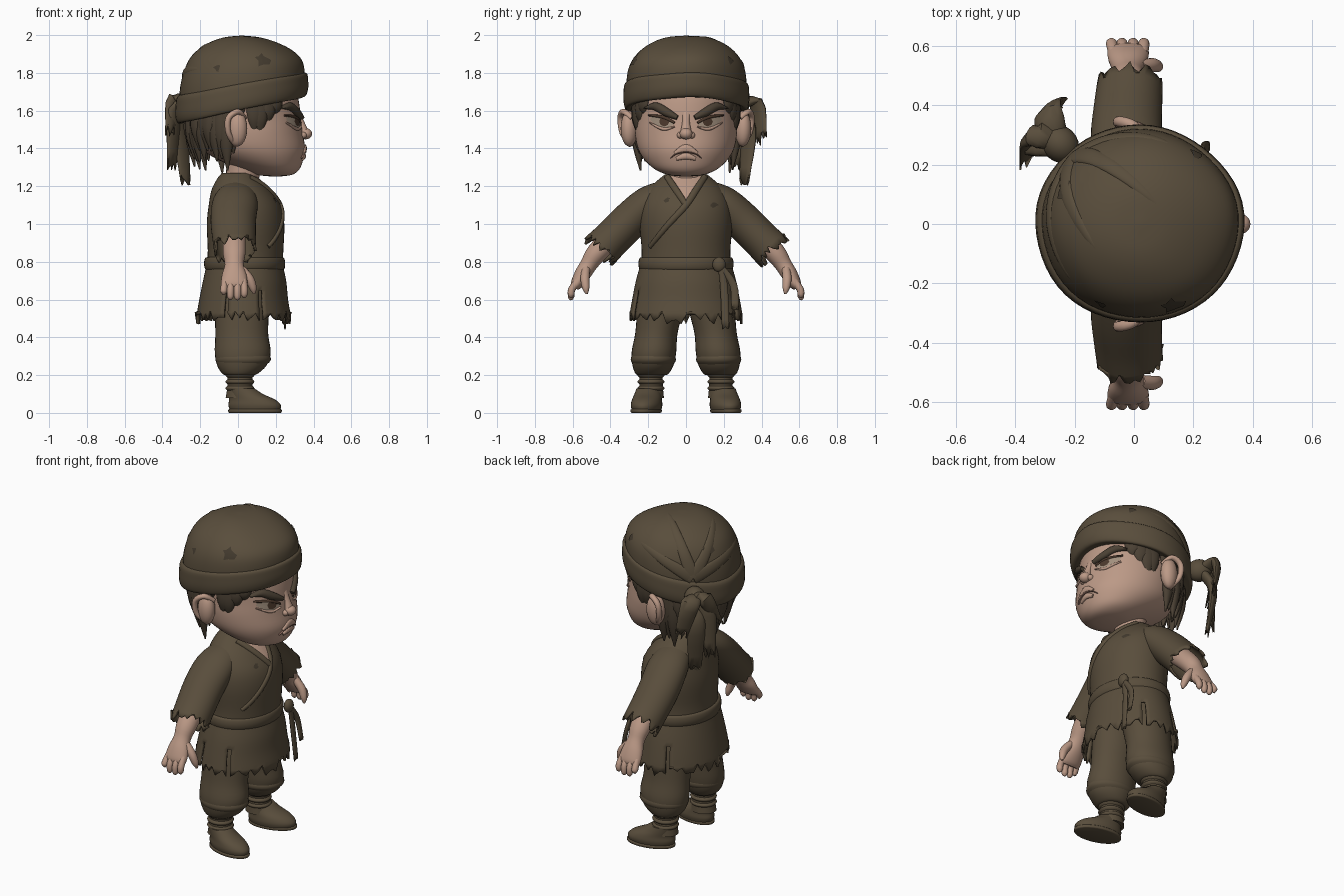
import bpy, bmesh, math, random
from mathutils import Vector, Matrix
from mathutils.bvhtree import BVHTree

random.seed(4)
cube = bpy.data.objects.get("Cube")
if cube:
    bpy.data.objects.remove(cube, do_unlink=True)
X, Y, Z = Vector((1, 0, 0)), Vector((0, 1, 0)), Vector((0, 0, 1))


def material(name, *rgb):
    m = bpy.data.materials.new(name)
    m.use_nodes = True
    m.diffuse_color = (*rgb, 1)
    m.node_tree.nodes["Principled BSDF"].inputs["Base Color"].default_value = (*rgb, 1)
    return m


CLOTH = material("brown cloth", .1, .075, .045)
SKIN = material("skin", .5, .32, .24)
HAIR = material("dark brown hair", .07, .052, .034)
TEAR = material("torn cloth edge", .055, .042, .027)
EYE = material("eye white", .36, .28, .21)
IRIS = material("iris", .07, .04, .025)
LIP = material("lip line", .2, .11, .085)


def finish(name, bm, mat, thick=0):
    bmesh.ops.recalc_face_normals(bm, faces=bm.faces)
    bvh = BVHTree.FromBMesh(bm)
    me = bpy.data.meshes.new(name)
    bm.to_mesh(me)
    bm.free()
    me.materials.append(mat)
    me.polygons.foreach_set("use_smooth", [True] * len(me.polygons))
    me.set_sharp_from_angle(angle=math.radians(50))
    ob = bpy.data.objects.new(name, me)
    bpy.context.collection.objects.link(ob)
    if thick:
        mod = ob.modifiers.new("Cloth thickness", "SOLIDIFY")
        mod.thickness = thick
        mod.offset = -1
    return bvh


def smooth_rings(rings, n):
    """Catmull-Rom through (x, y, z, ru, rv) rings."""
    p = [rings[0]] + list(rings) + [rings[-1]]
    out = []
    for i in range(1, len(p) - 2):
        for k in range(n):
            t = k / n
            out.append([.5 * (2 * b + (c - a) * t + (2 * a - 5 * b + 4 * c - d) * t * t
                              + (3 * b - a - 3 * c + d) * t ** 3)
                        for a, b, c, d in zip(*p[i - 1:i + 3])])
    return out + [list(rings[-1])]


def loft(name, rings, mat, u=X, seg=32, n=4, ragged=0, side=1, warp=None, thick=0, level=False, slits=()):
    """Skin elliptical rings along a path; ragged opens and tears the last ring."""
    bm = bmesh.new()
    rings = smooth_rings(rings, n)
    c = [Vector(r[:3]) for r in rings]
    loops = []
    for i, r in enumerate(rings):
        d = (c[min(i + 1, len(c) - 1)] - c[max(i - 1, 0)]).normalized()
        if level:
            d = Z * math.copysign(1, c[-1].z - c[0].z)
        v = d.cross(u).normalized()
        w = v.cross(d)
        loop = []
        for k in range(seg):
            a = math.tau * k / seg
            p = c[i] + w * max(r[3], .002) * math.cos(a) + v * max(r[4], .002) * math.sin(a)
            if ragged and i == len(rings) - 1:
                p += d * ragged * random.choice((-.5, -.3, .2, .5, .6, 1))
            if warp:
                p = warp(p)
            p.y *= side
            loop.append(bm.verts.new(p))
        loops.append(loop)
    for i, (a, b) in enumerate(zip(loops, loops[1:])):
        for k in range(seg):
            if k in slits and i > len(loops) * .4:
                continue
            j = (k + 1) % seg
            bm.faces.new((a[k], a[j], b[j], b[k]))
    bm.faces.new(loops[0])
    if not ragged:
        bm.faces.new(loops[-1])
    return finish(name, bm, mat, thick)


def column(name, rows, mat, y=0, **kw):
    """Upright loft with level rings from (z, centre x, radius x, radius y) rows."""
    return loft(name, [(cx, y, z, rx, ry) for z, cx, rx, ry in rows], mat, level=True, **kw)


def blob(name, loc, size, mat, tilt=0):
    bm = bmesh.new()
    m = Matrix.Translation(loc) @ Matrix.Rotation(tilt, 4, "Z") @ Matrix.Diagonal((*size, 1))
    bmesh.ops.create_uvsphere(bm, u_segments=20, v_segments=12, radius=1, matrix=m)
    finish(name, bm, mat)


def hit(bvh, p, d):
    q = bvh.ray_cast(Vector(p) - d * 2, d)[0]
    return q if q else Vector(p)


def patch(name, bvh, centre, d, outline, mat, lift=.004):
    """Thin plate wrapped onto a surface, outline given in the view plane of d."""
    d = d.normalized()
    right = d.cross(Z).normalized()
    up = right.cross(d)
    bm = bmesh.new()
    loops = []
    fine = [Vector(a).lerp(Vector(b), t / 4) for a, b in
            zip(outline, outline[1:] + outline[:1]) for t in range(4)]
    for s in (.03, .25, .5, .75, 1):
        loops.append([bm.verts.new(hit(bvh, Vector(centre) + (right * p.x + up * p.y) * s, d)
                                   - d * lift) for p in fine])
    bm.faces.new(loops[0])
    for a, b in zip(loops, loops[1:]):
        for k in range(len(a)):
            j = (k + 1) % len(a)
            bm.faces.new((a[k], a[j], b[j], b[k]))
    finish(name, bm, mat)


def strip(name, bvh, points, mat, depth, lift=0, n=5):
    """Raised strip on the front of a surface from (y, z, half width) points."""
    rings = []
    for y, z, w in smooth_rings(points, n):
        rings.append((hit(bvh, (0, y, z), -X).x + lift, y, z, depth, w))
    loft(name, rings, mat, seg=12, n=1)


# Head and neck
head = column("head", [(1.252, .2, .03, .03), (1.262, .19, .1, .1), (1.29, .17, .155, .165),
                       (1.34, .12, .225, .22), (1.4, .08, .275, .255), (1.48, .06, .283, .27),
                       (1.56, .05, .283, .27), (1.66, .04, .28, .27), (1.75, .03, .26, .26)],
              SKIN, seg=48)
column("neck", [(1.05, .02, .09, .1), (1.2, .02, .085, .085), (1.36, .04, .1, .1)], SKIN)
loft("nose_bridge", [(.315, 0, 1.59, .015, .025), (.332, 0, 1.54, .018, .02), (.35, 0, 1.485, .025, .03)], SKIN)
blob("nose_tip", (.357, 0, 1.478), (.035, .034, .03), SKIN)
strip("upper_lip", head, [(-.06, 1.375, .008), (0, 1.4, .022), (.06, 1.375, .008)], SKIN, .01)
strip("lower_lip", head, [(-.05, 1.345, .01), (0, 1.36, .018), (.05, 1.345, .01)], SKIN, .01)
strip("mouth", head, [(-.08, 1.35, .002), (-.05, 1.372, .004), (0, 1.381, .005),
                      (.05, 1.372, .004), (.08, 1.35, .002)], LIP, .009)
for s, label in ((1, "left"), (-1, "right")):
    blob(label + "_nostril", (.342, s * .03, 1.47), (.022, .018, .018), SKIN)
    almond = [(-.06, -.015), (-.05, .01), (.02, .028), (.06, .03), (.065, .01), (.03, -.02), (-.02, -.03)]
    patch(label + "_eye", head, (.3, s * .125, 1.54), -X, [(s * a, b) for a, b in almond], EYE)
    disc = [(.027 * math.cos(a), .025 * math.sin(a)) for a in (0, .8, 1.6, 2.4, 3.1, 3.9, 4.7, 5.5)]
    patch(label + "_iris", head, (.3, s * .115, 1.542), -X, disc, IRIS, .007)
    strip(label + "_upper_lid", head, [(s * .06, 1.535, .006), (s * .12, 1.565, .009), (s * .195, 1.575, .005)],
          IRIS, .01)
    strip(label + "_lower_lid", head, [(s * .06, 1.515, .004), (s * .12, 1.503, .009), (s * .19, 1.535, .004)],
          SKIN, .009)
    strip(label + "_eyebrow", head, [(s * .045, 1.562, .012), (s * .1, 1.59, .022), (s * .16, 1.622, .022),
                                     (s * .21, 1.615, .006)], HAIR, .02, .004)
    blob(label + "_ear", (-.005, s * .3, 1.505), (.055, .045, .095), SKIN, s * .3)
    loft(label + "_ear_rim", [(.035, .285, 1.56, .014, .012), (0, .33, 1.595, .017, .015),
                              (-.05, .345, 1.56, .018, .016), (-.05, .335, 1.48, .016, .015),
                              (-.01, .29, 1.42, .016, .016)], SKIN, u=Y, seg=12, side=s)


# Hair locks around the back, with sideburns ahead of the ears
def lock(name, deg, tip, width, bulge, depth=.03):
    a = math.radians(deg)
    r, t = Vector((math.cos(a), math.sin(a), 0)), Vector((-math.sin(a), math.cos(a), 0))
    rows = ((1.68, 1, width, depth), (1.68 * .45 + tip * .55, bulge, width * .8, depth), (tip, bulge * .93, .004, .004))
    loft(name, [(.04 + .275 * k * r.x, .265 * k * r.y, z, w, d) for z, k, w, d in rows], HAIR, u=t, seg=10)


for i in range(24):
    lock("hair_lock", 104 + i * 6.6, random.uniform(1.26, 1.4), .055, random.uniform(1.02, 1.1))
for s in (1, -1):
    for deg, tip in ((80, 1.47), (74, 1.46), (65, 1.52), (56, 1.57), (98, 1.55)):
        lock("sideburn", s * deg, tip, .05, 1.035, .018)


# Headscarf: cap, rolled band, folds, knot and tails
def slope(p):
    p.z += .21 * (p.x - .02) * min(1, max(0, (2 - p.z) / .3))
    lump = .006 * math.sin(9 * p.x + 7 * p.y) * math.sin(8 * p.y - 3 * p.x)
    return p + Vector((lump, lump, lump))


cap = column("headscarf_cap", [(1.62, .02, .325, .315), (1.75, .022, .33, .318), (1.84, .025, .31, .3),
                               (1.91, .02, .262, .25), (1.96, .02, .185, .175), (1.988, .02, .1, .095),
                               (1.997, .02, .01, .01)], CLOTH, seg=56, warp=slope)
column("headscarf_band", [(1.61, .02, .3, .29), (1.605, .02, .335, .32), (1.64, .02, .35, .332),
                          (1.69, .02, .35, .333), (1.735, .02, .342, .327), (1.745, .02, .31, .3)],
       CLOTH, seg=56, warp=slope)
core = Vector((.02, 0, 1.7))
knot = Vector((-.25, .27, 1.63))
for end in ((.15, .3, 1.9), (.1, .1, 2.1), (-.15, -.1, 2), (-.25, -.25, 1.85)):
    rings = []
    for k in range(7):
        d = ((knot + Z * .1).lerp(Vector(end), k / 6) - core).normalized()
        q = cap.ray_cast(core, d)[0] or knot
        rings.append((*(q - d * .002 * k), .012, .04 - .004 * k))
    loft("headscarf_fold", rings, CLOTH, u=d, seg=16)
blob("headscarf_knot", knot, (.06, .07, .065), CLOTH, .8)
for mid, tip, w in (((-.33, .27, 1.6), (-.35, .27, 1.33), .05), ((-.3, .33, 1.5), (-.28, .31, 1.25), .055),
                    ((-.29, .37, 1.64), (-.25, .4, 1.46), .055), ((-.34, .3, 1.66), (-.36, .22, 1.5), .045)):
    loft("headscarf_tail", [(*knot, .035, .03), (*mid, w, .025), (*tip, w * .7, .01)], CLOTH,
         u=Vector((1, 1, 0)), seg=14, ragged=.045, thick=.006)

# Tunic with open neck, crossed collar, belt and ragged skirt
tunic = column("tunic", [(.76, .035, .2, .24), (.86, .04, .2, .235), (1, .04, .205, .245), (1.1, .035, .19, .235),
                         (1.18, .015, .155, .2), (1.24, 0, .11, .14), (1.27, 0, .085, .1)], CLOTH, seg=48)
patch("open_neck", tunic, (.15, 0, 1.19), -X, [(-.08, .065), (.08, .065), (.05, 0), (0, -.08), (-.05, 0)], SKIN)
strip("collar_over", tunic, [(.1, 1.25, .016), (.06, 1.19, .018), (0, 1.1, .018), (-.1, .99, .016),
                             (-.19, .88, .012)], CLOTH, .012)
strip("collar_under", tunic, [(-.1, 1.25, .016), (-.06, 1.19, .018), (0, 1.1, .016)], CLOTH, .012)
column("belt", [(.755, .035, .19, .225), (.76, .035, .208, .245), (.79, .035, .215, .252),
                (.82, .035, .208, .245), (.825, .035, .19, .225)], CLOTH, seg=48)
column("tunic_skirt", [(.79, .035, .2, .24), (.7, .035, .22, .265), (.6, .03, .235, .285), (.515, .03, .25, .3)],
       CLOTH, seg=72, ragged=.045, thick=.012, slits=(13, 22, 49, 59))
blob("belt_knot", (.225, .175, .785), (.025, .035, .04), CLOTH)
for y, z in ((.2, .45), (.25, .56)):
    loft("belt_tail", [(.23, .18, .78, .01, .015), (.23, y, .68, .01, .02), (.25, y + .01, z, .006, .02)],
         CLOTH, seg=12, ragged=.015, thick=.005)

# Arms and legs, repeated on both sides
for s, label in ((1, "left"), (-1, "right")):
    loft(label + "_sleeve", [(0, .1, 1.165, .095, .07), (-.015, .2, 1.11, .12, .09), (-.025, .3, 1.015, .12, .1),
                             (-.02, .395, .92, .115, .1), (-.015, .45, .865, .112, .104)],
         CLOTH, side=s, seg=40, ragged=.035, thick=.012)
    loft(label + "_forearm", [(-.02, .36, .96, .06, .06), (-.02, .47, .85, .06, .055), (-.02, .515, .785, .05, .045),
                              (-.02, .55, .73, .065, .042), (-.02, .58, .68, .07, .032), (-.02, .59, .66, .06, .02)],
         SKIN, side=s)
    for k, (x, tip) in enumerate(((-.075, .625), (-.04, .6), (-.003, .598), (.033, .61))):
        loft(label + "_finger", [(x * .9, .572, .7, .018, .02), (x, .604, .655, .019, .019),
                                 (x, .608, tip + .015, .017, .017), (x, .605, tip, .006, .006)], SKIN, side=s, seg=14)
    loft(label + "_thumb", [(.02, .53, .76, .022, .022), (.06, .535, .71, .024, .024),
                            (.08, .53, .66, .019, .019), (.085, .525, .63, .006, .006)], SKIN, side=s, seg=14)
    loft(label + "_trouser_leg", [(.02, .11, .7, .16, .11), (.02, .135, .55, .145, .12), (.02, .157, .42, .14, .112),
                                  (.025, .17, .32, .148, .118), (.02, .175, .25, .13, .108),
                                  (.01, .18, .205, .09, .085), (.01, .18, .2, .06, .06)], CLOTH, side=s, level=True)
    column(label + "_trouser_fold", [(.33, .025, .13, .1), (.28, .027, .147, .12), (.24, .02, .11, .09)],
           CLOTH, y=s * .173)
    column(label + "_ankle", [(.24, .01, .07, .06), (.15, .01, .066, .062), (.08, .01, .075, .068)], CLOTH, y=s * .185)
    for z in (.13, .165, .2):
        column(label + "_ankle_wrap", [(z - .018, .01, .06, .055), (z, .01, .077, .072), (z + .018, .01, .06, .055)],
               CLOTH, y=s * .185)

    # Shoe turned slightly outward, with a thin sole
    def turn(p, s=s):
        return Vector((p.x, p.y + s * .15 * (p.x - .05), p.z))
    column(label + "_sole", [(0, .09, .135, .073), (.004, .09, .141, .079), (.016, .09, .141, .08),
                             (.022, .09, .13, .07)], CLOTH, y=s * .205, warp=turn)
    column(label + "_shoe", [(.01, .09, .132, .074), (.04, .088, .139, .081), (.07, .075, .122, .077),
                             (.1, .04, .092, .07), (.13, .015, .072, .064)], CLOTH, y=s * .203, warp=turn)


# Small tears in the cloth
def tear(bvh, centre, d, size):
    star = [(size * random.uniform(.3, 1.2) * math.cos(k * .7), size * random.uniform(.3, 1) * math.sin(k * .7))
            for k in range(9)]
    patch("cloth_tear", bvh, centre, Vector(d), star, TEAR)


for centre, d, size in (((.12, -.25, 1.86), (-.2, 1, -.4), .05), ((-.1, -.25, 1.82), (.3, 1, -.3), .03),
                        ((-.2, .1, 1.85), (1, -.4, -.4), .04), ((.2, .22, 1.86), (-1, -.8, -.4), .03)):
    tear(cap, centre, d, size)
for centre, d in (((.15, -.1, 1.13), -X), ((.15, .15, 1.1), -X), ((-.1, .1, 1.1), X)):
    tear(tunic, centre, d, .02)
